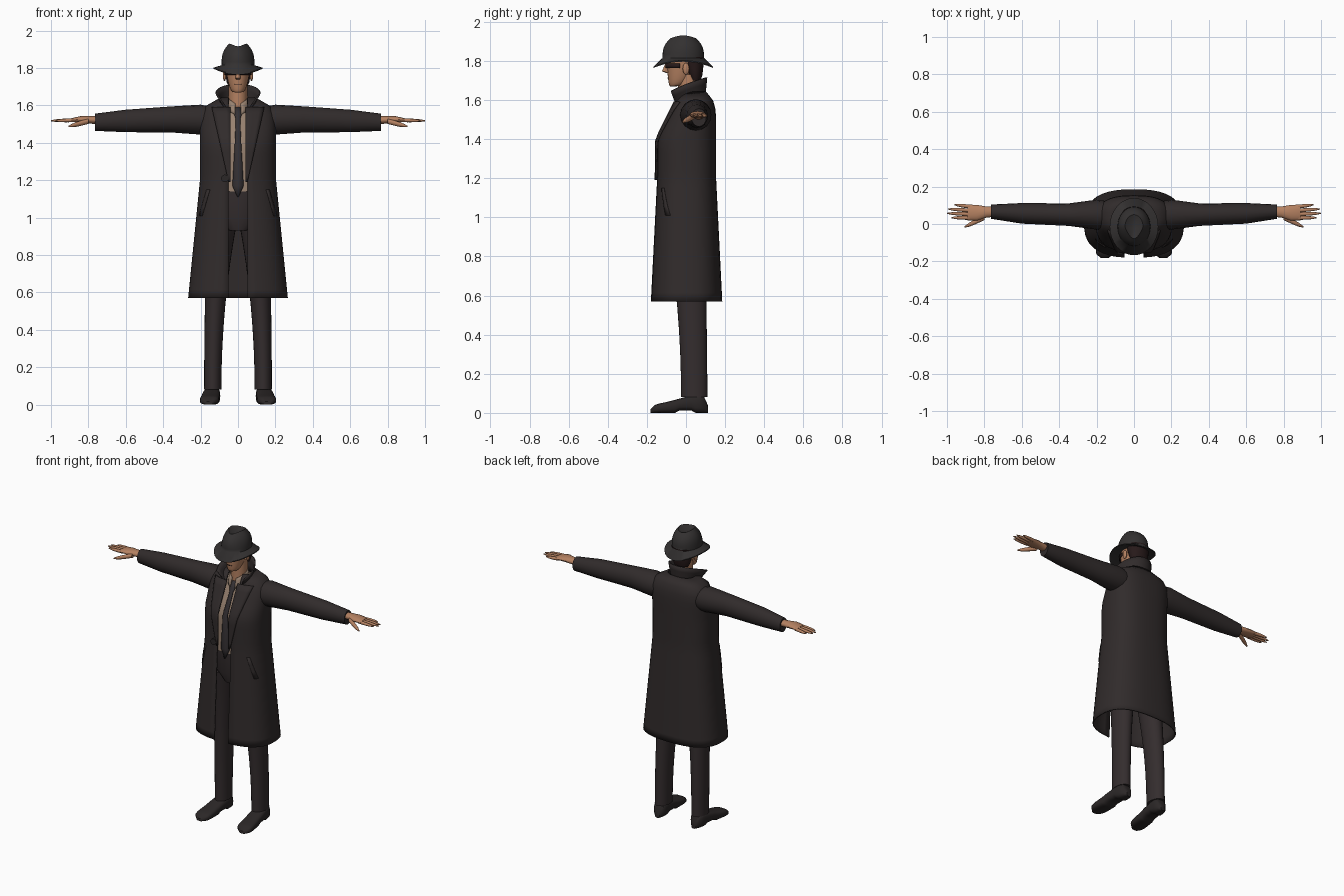
import bpy, bmesh, math
from mathutils import Vector

cube = bpy.data.objects.get("Cube")
if cube:
    bpy.data.objects.remove(cube, do_unlink=True)


def material(name, red, green, blue):
    mat = bpy.data.materials.new(name)
    mat.use_nodes = True
    mat.diffuse_color = (red, green, blue, 1)
    shader = mat.node_tree.nodes["Principled BSDF"]
    shader.inputs["Base Color"].default_value = mat.diffuse_color
    shader.inputs["Roughness"].default_value = 0.9
    return mat


wool = material("charcoal wool", 0.03, 0.024, 0.024)
cloth = material("dark trousers", 0.034, 0.026, 0.027)
felt = material("dark felt", 0.033, 0.03, 0.03)
leather = material("black leather", 0.024, 0.02, 0.02)
skin = material("skin", 0.46, 0.22, 0.12)
linen = material("tan shirt", 0.31, 0.22, 0.16)
silk = material("dark tie", 0.035, 0.03, 0.033)
dark_hair = material("dark hair", 0.02, 0.01, 0.01)


def loft(name, parts, mat, closed=True, mirror=False, thickness=0, sharp=40):
    """Skin one or more lists of rings into a single object."""
    bm = bmesh.new()
    for rings in parts:
        rows = [[bm.verts.new(point) for point in ring] for ring in rings]
        count = len(rows[0])
        for lower, upper in zip(rows, rows[1:]):
            for i in range(count if closed else count - 1):
                j = (i + 1) % count
                bm.faces.new((lower[i], lower[j], upper[j], upper[i]))
        if closed:
            bm.faces.new(rows[0][::-1])
            bm.faces.new(rows[-1])
    bmesh.ops.recalc_face_normals(bm, faces=bm.faces)
    mesh = bpy.data.meshes.new(name)
    bm.to_mesh(mesh)
    bm.free()
    mesh.materials.append(mat)
    for polygon in mesh.polygons:
        polygon.use_smooth = True
    mesh.set_sharp_from_angle(angle=math.radians(sharp))
    obj = bpy.data.objects.new(name, mesh)
    bpy.context.collection.objects.link(obj)
    if thickness:
        solid = obj.modifiers.new("Thickness", "SOLIDIFY")
        solid.thickness, solid.offset = thickness, 0
    if mirror:
        obj.modifiers.new("Mirror", "MIRROR")


def steps(count, start=0, end=1):
    return [start + (end - start) * i / count for i in range(count + 1)]


def signed_power(value, exponent):
    return math.copysign(abs(value) ** exponent, value)


def oval(center, u, v, count=20, square=2):
    """Superellipse ring spanned by two half axes."""
    center, u, v = Vector(center), Vector(u), Vector(v)
    angles = [math.tau * i / count for i in range(count)]
    return [center + u * signed_power(math.sin(a), 2 / square)
            - v * signed_power(math.cos(a), 2 / square) for a in angles]


def level(x, front, back, z, half, square=2):
    """Horizontal ring between a front and a back position."""
    middle, depth = (front + back) / 2, (back - front) / 2
    return oval((x, middle, z), (half, 0, 0), (0, depth, 0), 24, square)


def across(x, y, z, depth, height):
    """Upright ring facing along the arm."""
    return oval((x, y, z), (0, depth, 0), (0, 0, height), 16)


def digit(start, end, radius):
    """Finger tapering to a round tip."""
    start, end = Vector(start), Vector(end)
    return [across(*start.lerp(end, t), radius * (1 - 0.7 * t ** 4),
                   radius * (1 - 0.7 * t ** 4)) for t in steps(5)]


def sweep(point, rows=3):
    """Open band; point(side, height) gives each position."""
    return [[point(side, height) for side in steps(24, -1, 1)] for height in steps(rows)]


# Coat: straight trunk, flared skirt, rounded shoulders
SQUARE, GAP = 2.6, 0.05


def coat_shape(z):
    flare = max(0, 1.2 - z)
    rise = max(0, z - 1.4) / 0.24
    half = 0.2 + flare / 10 - 0.11 * rise ** 6
    front = -0.145 - flare / 20 + 0.12 * rise
    back = 0.15 + flare / 20 - rise ** 6 / 20
    return half, front, back


def on_coat(x, z, lift):
    half, front, back = coat_shape(z)
    bulge = (1 - (abs(x) / half) ** SQUARE) ** (1 / SQUARE)
    return Vector((x, (front + back) / 2 - (back - front) / 2 * bulge - lift, z))


def coat_ring(z):
    half, front, back = coat_shape(z)
    edge = math.asin((GAP / half) ** (SQUARE / 2))
    return [(half * signed_power(math.sin(a), 2 / SQUARE),
             (front + back) / 2 - (back - front) / 2 * signed_power(math.cos(a), 2 / SQUARE), z)
            for a in steps(40, edge, math.tau - edge)]


loft("coat_body", [[coat_ring(z) for z in steps(24, 0.57, 1.64)]], wool,
     closed=False, thickness=0.008)

# Lapels, pocket welts and button lying on the coat
lapel = [[on_coat(GAP - 0.01 + (0.01 + 0.09 * t) * across_t, 1.19 + 0.4 * t, 0.01)
          for across_t in steps(4)] for t in steps(10)]
loft("lapels", [lapel], wool, closed=False, mirror=True, thickness=0.008)
welt = [[on_coat(0.15 + 0.04 * t + width, 1.15 - 0.14 * t, 0.006)
         for width in steps(2, 0, 0.016)] for t in steps(3)]
loft("pocket_welts", [welt], wool, closed=False, mirror=True, thickness=0.008)
button = [oval(on_coat(-0.07, 1.21, lift), (0.02, 0, 0), (0, 0, 0.02)) for lift in (0, 0.02)]
loft("coat_button", [button], leather)


# Upturned collar, high at the nape with flared front points
def collar_point(side, height):
    angle, tip = math.radians(140) * side, abs(side) ** 3
    drop = side * side * (0.05 + 0.02 * height)
    return ((0.08 + height * (0.01 + 0.07 * tip)) * math.sin(angle),
            0.015 + (0.08 + height * (0.01 + 0.03 * tip)) * math.cos(angle),
            1.615 + 0.1 * height - drop)


loft("coat_collar", [sweep(collar_point)], wool, closed=False, thickness=0.008)

# Sleeves
sleeve = [across(0.13, 0.05, 1.52, 0.07, 0.07), across(0.2, 0.05, 1.524, 0.08, 0.08),
          across(0.35, 0.05, 1.525, 0.06, 0.07), across(0.6, 0.057, 1.517, 0.055, 0.06),
          across(0.765, 0.066, 1.51, 0.038, 0.046)]
loft("sleeves", [sleeve], wool, mirror=True)

# Hands: palm, four fingers and thumb
palm = [across(0.74, 0.065, 1.52, 0.026, 0.022), across(0.79, 0.064, 1.523, 0.03, 0.02),
        across(0.84, 0.06, 1.525, 0.042, 0.018), across(0.89, 0.062, 1.522, 0.042, 0.01)]
fingers = [digit((0.87, 0.032 + 0.02 * i, 1.521),
                 (1 - 0.014 * (i - 1.3) ** 2, 0.034 + 0.023 * i, 1.518), 0.01)
           for i in range(4)]
thumb = digit((0.8, 0.035, 1.515), (0.905, -0.015, 1.488), 0.014)
loft("hands", [palm, thumb] + fingers, skin, mirror=True)


# Shirt with its collar, and the tie
def shirt_front(z):
    return coat_shape(z)[1] + 0.022


shirt = [level(0, shirt_front(z), 0.1, z, 0.14 - 0.4 * max(0, z - 1.45), SQUARE)
         for z in steps(10, 1.14, 1.6)]
loft("shirt", [shirt], linen)


def shirt_collar_point(side, height):
    angle = math.radians(165) * side
    return ((0.062 - 0.008 * height) * math.sin(angle),
            0.01 + (0.072 - 0.02 * height) * math.cos(angle),
            1.6 - 0.05 * side * side + 0.06 * height)


loft("shirt_collar", [sweep(shirt_collar_point)], linen, closed=False, thickness=0.004)
tie = [[(side * half, shirt_front(z) - 0.01, z) for side in (-1, 0, 1)]
       for z, half in [(1.59, 0.013), (1.55, 0.02), (1.53, 0.012), (1.4, 0.017),
                       (1.17, 0.03), (1.11, 0.003)]]
loft("tie", [tie], silk, closed=False, thickness=0.006)

# Trousers: waist and legs that narrow to the ankle
waist = [level(0, -0.1, 0.1, 0.93, 0.07), level(0, -0.12, 0.1, 1, 0.15),
         level(0, -0.12, 0.1, 1.16, 0.15)]
loft("trouser_waist", [waist], cloth)
leg = [level(0.135 - 0.05 * t * t, -0.025 - 0.075 * t * t, 0.11 - 0.01 * t,
             0.08 + 0.9 * t, 0.046 + 0.034 * t * t) for t in steps(8)]
loft("trouser_legs", [leg], cloth, mirror=True)


# Shoes: sections from heel to toe with a raised arch
def shoe_section(t):
    rounding = (1 - (2 * t - 1) ** 8) ** 0.5
    top = (0.1 - 0.055 * t * t * (3 - 2 * t)) * rounding
    sole = 0.012 if 0.27 < t < 0.55 else 0
    return oval((0.134 + 0.023 * t, 0.115 - 0.3 * t, (top + sole) / 2),
                ((0.042 + 0.012 * t) * rounding, 0, 0), (0, 0, (top - sole) / 2), square=3)


loft("shoes", [[shoe_section(t) for t in steps(14, 0.01, 0.99)]], leather, mirror=True)


# Head widening from the chin, with neck, nose and ears
def head_ring(t):
    grow = t ** 0.38
    return level(0, -0.08 - 0.02 * grow, -0.05 + 0.13 * grow, 1.67 + 0.16 * t,
                 0.018 + 0.052 * grow)


head = [head_ring(t * t) for t in steps(8)]
neck = [level(0, -0.04, 0.07, z, 0.05) for z in (1.56, 1.73)]
nose = [level(0, -0.1, -0.08, 1.738, 0.01), level(0, -0.123, -0.08, 1.747, 0.014),
        level(0, -0.104, -0.08, 1.79, 0.007)]
loft("head", [head, neck, nose], skin, sharp=55)
ear = [level(0.072, -0.017 * math.cos(a), 0.017 * math.cos(a),
             1.76 + 0.03 * math.sin(a), 0.009 * math.cos(a)) for a in steps(6, -1.4, 1.4)]
loft("ears", [ear], skin, mirror=True)

# Hair at the back, dark glasses wrapping the eyes, and the mouth
hair = [level(0, 0.02 - 0.05 * t, 0.075 + 0.018 * t ** 0.5, 1.7 + 0.12 * t,
              0.05 + 0.023 * t ** 0.5) for t in steps(5)]
loft("hair", [hair], dark_hair)


def face_strip(reach, half, depth, bottom, height):
    return sweep(lambda side, t: (half * math.sin(reach * side),
                                  -0.01 - depth * math.cos(reach * side),
                                  bottom + height * t), rows=1)


loft("dark_glasses", [face_strip(1.35, 0.071, 0.094, 1.763, 0.025)], dark_hair,
     closed=False, thickness=0.004)
loft("mouth", [face_strip(0.3, 0.057, 0.084, 1.711, 0.004)], dark_hair,
     closed=False, thickness=0.003)


# Hat: brim dipping front and back, crown pinched forward with a sunk top
def hat_ring(z, half, depth, sag, pinch=0):
    middle = -0.014
    ring = oval((0, middle, z), (half, 0, 0), (0, depth, 0), 32)
    for point in ring:
        along = (point.y - middle) / depth
        point.z -= sag * along * along
        point.x *= 1 - pinch * max(0, -along)
    return ring


brim = [hat_ring(1.806, 0.08, 0.1, 0.012), hat_ring(1.796, 0.13, 0.153, 0.032),
        hat_ring(1.802, 0.13, 0.153, 0.032)]
crown = [hat_ring(1.815 + 0.115 * t, 0.088 - 0.04 * t ** 3, 0.106 - 0.042 * t ** 3,
                  0.014 * t, 0.35 * t) for t in steps(6)]
crease = [hat_ring(1.905, 0.012, 0.03, 0)]
loft("hat", [brim + crown + crease], felt, sharp=50)
